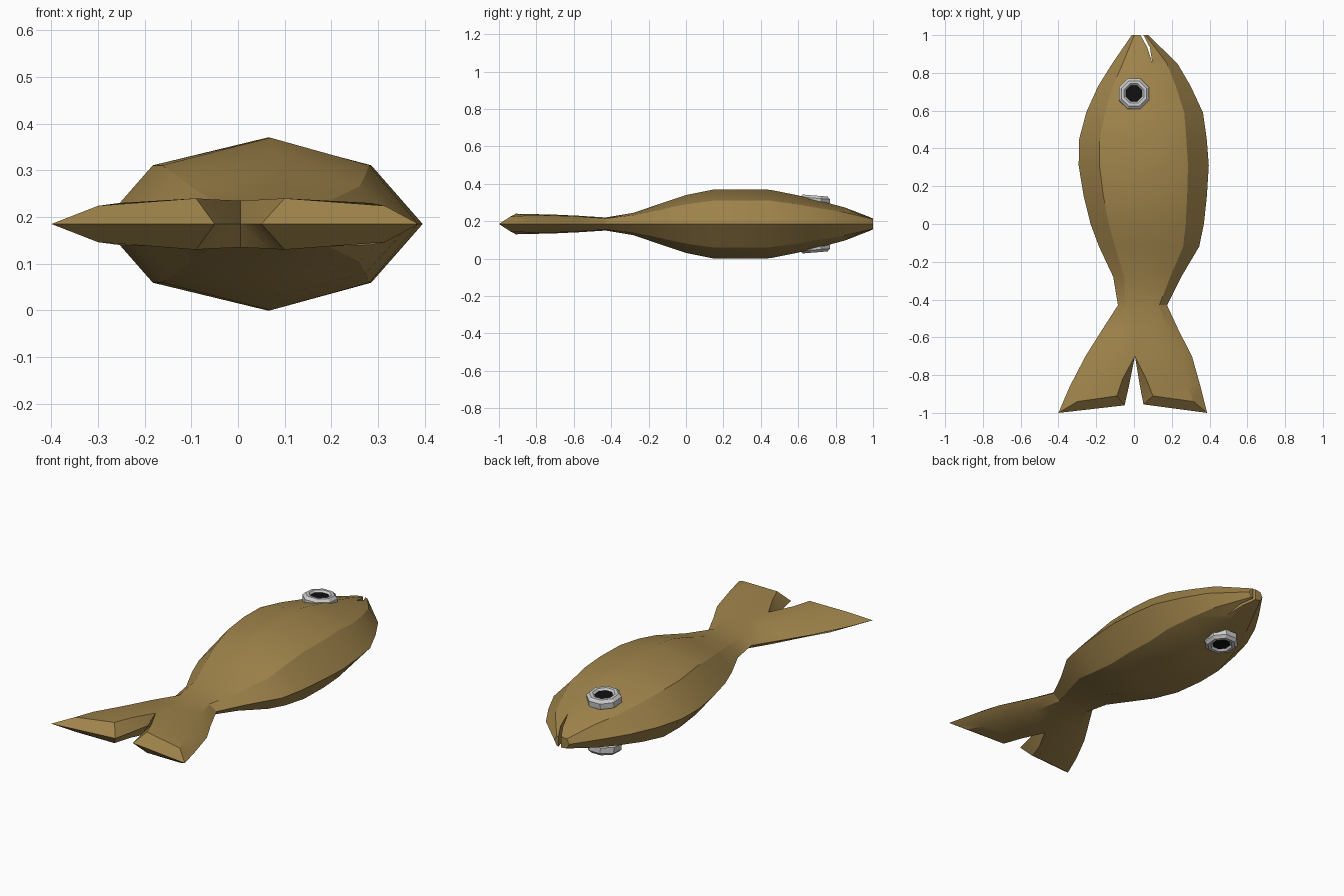
import bpy, bmesh, math
from mathutils import Vector, Matrix

if "Cube" in bpy.data.objects:
    bpy.data.objects.remove(bpy.data.objects["Cube"])

ZC = 0.185  # height of the flat mid plane


def material(name, rgb):
    m = bpy.data.materials.new(name)
    m.diffuse_color = (*rgb, 1)
    m.use_nodes = True
    m.node_tree.nodes["Principled BSDF"].inputs["Base Color"].default_value = m.diffuse_color
    return m


gold = material("gold_brown", (0.35, 0.23, 0.07))
grey = material("light_grey", (0.6, 0.6, 0.6))
black = material("black", (0.005, 0.005, 0.005))


def finish(bm, name, mat=None, angle=None):
    bmesh.ops.remove_doubles(bm, verts=bm.verts, dist=1e-5)
    bmesh.ops.recalc_face_normals(bm, faces=bm.faces)
    me = bpy.data.meshes.new(name)
    bm.to_mesh(me)
    bm.free()
    ob = bpy.data.objects.new(name, me)
    bpy.context.collection.objects.link(ob)
    if mat:
        me.materials.append(mat)
    return ob


def loft(bm, rings):
    vr = [[bm.verts.new(p) for p in r] for r in rings]
    for a, b in zip(vr, vr[1:]):
        n = len(a)
        for i in range(n):
            j = (i + 1) % n
            bm.faces.new((a[i], a[j], b[j], b[i]))
    return vr


# Body stations: y, left x, right x, half height, shoulder height ratio
stations = [
    (1.00, -0.012, 0.075, 0.030, 0.85),
    (0.85, -0.115, 0.230, 0.088, 0.70),
    (0.73, -0.190, 0.300, 0.120, 0.68),
    (0.59, -0.253, 0.365, 0.155, 0.68),
    (0.45, -0.290, 0.385, 0.183, 0.68),
    (0.31, -0.293, 0.396, 0.185, 0.68),
    (0.15, -0.267, 0.386, 0.185, 0.68),
    (0.00, -0.230, 0.370, 0.155, 0.68),
    (-0.12, -0.185, 0.345, 0.115, 0.70),
    (-0.28, -0.110, 0.250, 0.060, 0.80),
    (-0.43, -0.085, 0.175, 0.035, 0.85),
    (-0.57, -0.175, 0.240, 0.044, 0.90),
    (-0.70, -0.257, 0.307, 0.050, 0.90),
]


def body_ring(y, l, r, h, k):
    m = (l + r) / 2 + (0.01 if y > -0.4 else 0)
    if y == -0.70:
        m = 0.005
    w = (r - l) * 0.16
    s = h * k
    pts = [(l, 0), (l + w, s), (m, h), (r - w, s),
           (r, 0), (r - w, -s), (m, -h), (l + w, -s)]
    return [Vector((x, y, ZC + z)) for x, z in pts]


bm = bmesh.new()
rings = [body_ring(*s) for s in stations]
vr = loft(bm, rings)
bm.faces.new(vr[0])

# Tail lobes: hexagonal sections continuing from the last body ring
last = rings[-1]


def lobe_ring(oe, ot, it, ie, ho, hi):
    def p(q, z):
        return Vector((q[0], q[1], ZC + z))
    return [p(oe, 0), p(ot, ho), p(it, hi), p(ie, 0), p(it, -hi), p(ot, -ho)]


mid = Vector((0.005, -0.70, ZC))
for edge, top, bot, mids, ends in (
    (0, 1, 7,
     ((-0.34, -0.86), (-0.255, -0.85), (-0.060, -0.82), (-0.025, -0.85)),
     ((-0.40, -1.0), (-0.30, -0.94), (-0.09, -0.91), (-0.05, -0.96))),
    (4, 3, 5,
     ((0.352, -0.86), (0.285, -0.85), (0.065, -0.82), (0.030, -0.85)),
     ((0.387, -1.0), (0.315, -0.94), (0.10, -0.91), (0.05, -0.955)))):
    first = [last[edge], last[top], last[2], mid, last[6], last[bot]]
    v = loft(bm, [first, lobe_ring(*mids, 0.045, 0.053),
                  lobe_ring(*ends, 0.039, 0.055)])[-1]
    bm.faces.new(v[:4])
    bm.faces.new((v[0], v[3], v[4], v[5]))
body = finish(bm, "fish_body", gold)

# Mouth slit cut through the nose
bm = bmesh.new()
slit = [(0.018, 1.03), (0.034, 1.03), (0.084, 0.935), (0.098, 0.85), (0.070, 0.935)]
loft_v = loft(bm, [[Vector((x, y, z)) for x, y in slit] for z in (-0.1, 0.5)])
for ring in loft_v:
    bm.faces.new(ring)
cutter = finish(bm, "mouth_cutter")
cutter.hide_render = True
mod = body.modifiers.new("mouth", 'BOOLEAN')
mod.operation = 'DIFFERENCE'
mod.solver = 'EXACT'
mod.object = cutter
bpy.context.view_layer.objects.active = body
body.select_set(True)
bpy.ops.object.modifier_apply(modifier=mod.name)
bpy.data.objects.remove(cutter)
bpy.ops.object.shade_smooth_by_angle(angle=math.radians(30))


# Eyes: octagonal rings with black pupils on both flat sides
def octagon(r, z):
    return [Vector((r * math.cos((i + 0.5) * math.pi / 4),
                    r * math.sin((i + 0.5) * math.pi / 4), z)) for i in range(8)]


for side, name in ((1, "upper"), (-1, "lower")):
    place = (Matrix.Translation((0, 0.69, ZC)) @ Matrix.Diagonal((1, 1, side, 1))
             @ Matrix.Translation((0, 0, 0.138)) @ Matrix.Rotation(-0.08, 4, 'X'))
    bm = bmesh.new()
    profile = [(0.046, -0.04), (0.087, -0.03), (0.087, 0.0), (0.072, 0.014),
               (0.056, 0.014), (0.046, 0.004), (0.046, -0.04)]
    loft(bm, [octagon(r, z) for r, z in profile])
    bm.transform(place)
    finish(bm, name + "_eye_ring", grey)
    bm = bmesh.new()
    caps = loft(bm, [octagon(0.047, -0.03), octagon(0.047, 0.004)])
    for ring in caps:
        bm.faces.new(ring)
    bm.transform(place)
    finish(bm, name + "_pupil", black)
